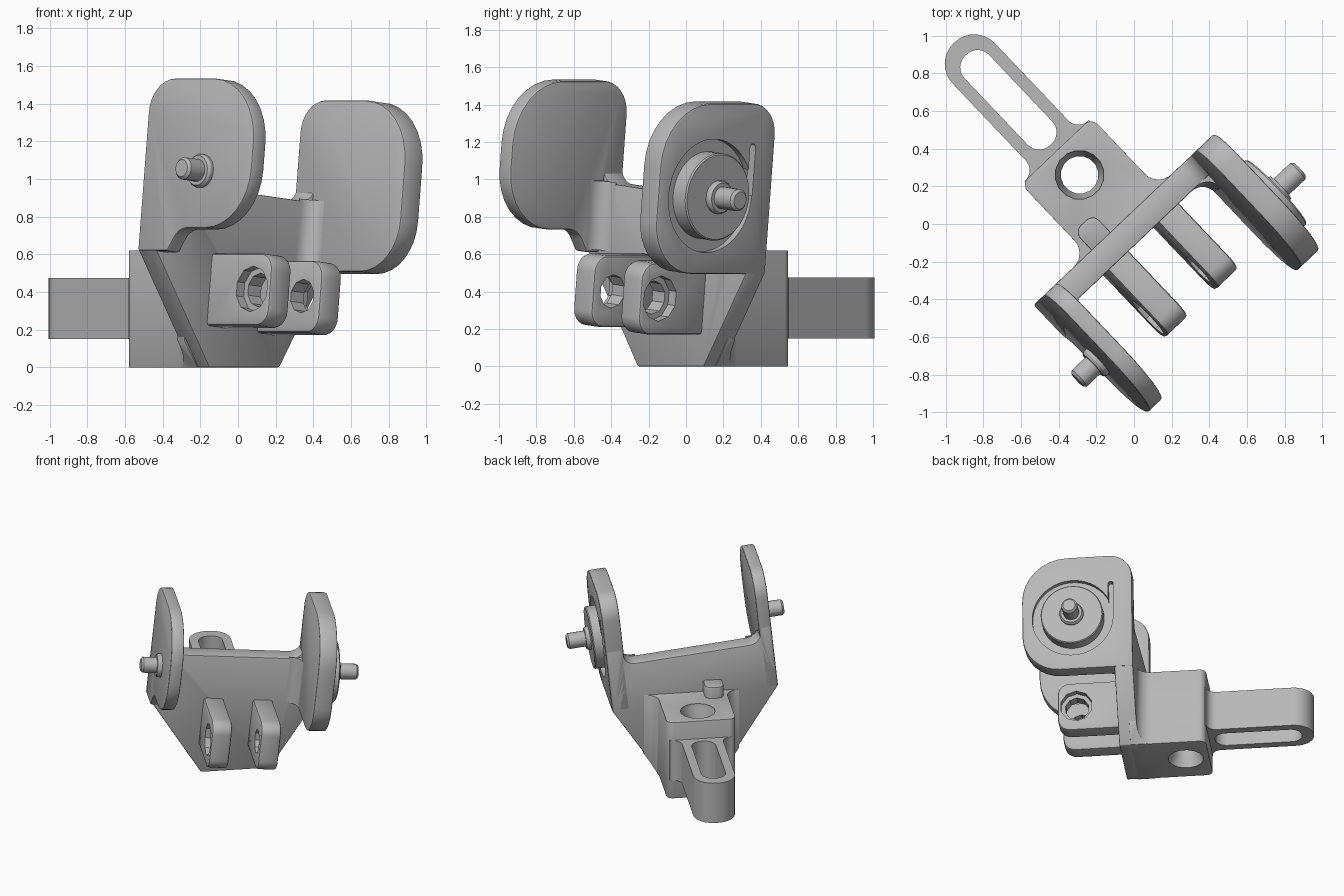
import bpy, bmesh, math
from mathutils import Matrix, Vector

if "Cube" in bpy.data.objects:
    bpy.data.objects.remove(bpy.data.objects["Cube"], do_unlink=True)

grey = bpy.data.materials.new("plain grey")
grey.use_nodes = True
grey.diffuse_color = (0.48, 0.48, 0.48, 1)
grey.node_tree.nodes["Principled BSDF"].inputs["Base Color"].default_value = grey.diffuse_color

# The base stands flat and turned; the yoke is also rolled sideways on it
BASE = Matrix.Rotation(math.radians(43.5), 4, 'Z')
YOKE = BASE @ Matrix.Rotation(math.radians(6), 4, 'Y')


def place(axis, p, q, t):
    """Point from two profile coordinates and a distance along the axis."""
    return {'X': (t, p, q), 'Y': (p, t, q), 'Z': (p, q, t)}[axis]


def rounded(points, steps=8):
    """Outline whose corners (x, y, radius) are turned into arcs."""
    out = []
    for i, (x, y, r) in enumerate(points):
        c = Vector((x, y))
        if r == 0:
            out.append(c)
            continue
        a = (Vector(points[i - 1][:2]) - c).normalized()
        b = (Vector(points[(i + 1) % len(points)][:2]) - c).normalized()
        half = a.angle(b) / 2
        centre = c + (a + b).normalized() * r / math.sin(half)
        start = c + a * r / math.tan(half) - centre
        end = c + b * r / math.tan(half) - centre
        sweep = start.angle_signed(end)
        for k in range(steps + 1):
            out.append(centre + Matrix.Rotation(-sweep * k / steps, 2) @ start)
    return out


def finish(name, bm, frame):
    bmesh.ops.remove_doubles(bm, verts=bm.verts, dist=0.0005)
    bmesh.ops.recalc_face_normals(bm, faces=bm.faces)
    mesh = bpy.data.meshes.new(name)
    bm.to_mesh(mesh)
    bm.free()
    mesh.materials.append(grey)
    ob = bpy.data.objects.new(name, mesh)
    bpy.context.collection.objects.link(ob)
    ob.matrix_world = frame
    return ob


def prism(name, points, axis, lo, hi, frame, clips=()):
    bm = bmesh.new()
    rings = [[bm.verts.new(place(axis, p[0], p[1], t)) for p in rounded(points)] for t in (lo, hi)]
    n = len(rings[0])
    for ring in rings:
        bm.faces.new(ring)
    for i in range(n):
        j = (i + 1) % n
        bm.faces.new((rings[0][i], rings[0][j], rings[1][j], rings[1][i]))
    for co, no in clips:
        geom = bm.verts[:] + bm.edges[:] + bm.faces[:]
        bmesh.ops.bisect_plane(bm, geom=geom, plane_co=co, plane_no=no, clear_outer=True)
        bmesh.ops.holes_fill(bm, edges=[e for e in bm.edges if e.is_boundary])
    return finish(name, bm, frame)


def lathe(name, profile, axis, centre, frame, sides=32):
    """Turned part; profile is (radius, distance along the axis)."""
    bm = bmesh.new()
    rings = []
    for r, t in profile:
        ring = []
        for k in range(sides):
            ang = 2 * math.pi * (k + 0.5) / sides
            ring.append(bm.verts.new(place(axis, centre[0] + r * math.cos(ang),
                                           centre[1] + r * math.sin(ang), t)))
        rings.append(ring)
    bm.faces.new(rings[0])
    bm.faces.new(rings[-1])
    for a, b in zip(rings, rings[1:]):
        for i in range(sides):
            j = (i + 1) % sides
            bm.faces.new((a[i], a[j], b[j], b[i]))
    return finish(name, bm, frame)


def dress(ob, bevel=0.0, cutters=()):
    """Soften edges, cut holes, then smooth the curved faces."""
    bpy.ops.object.select_all(action='DESELECT')
    bpy.context.view_layer.objects.active = ob
    ob.select_set(True)
    if bevel:
        m = ob.modifiers.new("soft edges", 'BEVEL')
        m.width, m.segments, m.limit_method, m.angle_limit = bevel, 2, 'ANGLE', math.radians(40)
        bpy.ops.object.modifier_apply(modifier=m.name)
    for c in cutters:
        m = ob.modifiers.new("cut", 'BOOLEAN')
        m.operation, m.solver, m.object = 'DIFFERENCE', 'EXACT', c
        bpy.ops.object.modifier_apply(modifier=m.name)
        bpy.data.objects.remove(c, do_unlink=True)
    bpy.ops.object.shade_smooth_by_angle(angle=math.radians(32))


# Base block with flared root, trimmed to the slanted sides of the web
block = prism("base_block", [(-.29, .565, .05), (.225, .565, .05), (.225, .055, .1), (.325, .055, 0),
                             (.325, 0, 0), (-.39, 0, 0), (-.39, .055, 0), (-.29, .055, .1)],
              'Z', 0, .62, BASE,
              [((.23, 0, 0), (1, 0, -.68)), ((-.295, 0, 0), (-1, 0, -.68))])
bore = lathe("bore", [(.135, -.02), (.13, .02), (.1, .08), (.1, .54), (.13, .6), (.13, .7)],
             'Z', (-.03, .388), BASE, 16)
dress(block, .01, [bore])

# Slotted arm
arm = prism("slotted_arm", [(-.265, .5, 0), (-.265, .565, 0), (-.185, .565, .075), (-.185, 1.355, .15),
                            (.125, 1.355, .15), (.125, .565, .075), (.205, .565, 0), (.205, .5, 0)],
            'Z', .15, .475, BASE)
slot = prism("slot", [(-.12, .61, .085), (.06, .61, .085), (.06, 1.265, .085), (-.12, 1.265, .085)],
             'Z', 0, .6, BASE)
dress(arm, 0, [slot])

# Small stop on top of the block
dress(prism("stop_nub", [(-.26, .04, 0), (-.26, .19, .05), (-.12, .19, .05), (-.12, .04, 0)],
            'Z', .5, .71, BASE), .008)

# Web: tapered below, crossbar above with filleted ends
web = prism("web", [(-.288, -.03, 0), (.224, .0235, 0), (.5, .55, 0), (.5, 1.05, 0), (.38, 1.05, 0),
                    (.38, .92, .09), (-.66, .92, .09), (-.66, 1.05, 0), (-.74, 1.05, 0), (-.74, .55, 0)],
            'Y', -.085, .055, YOKE)
dress(web, .008)

# Upright fillets where the crossbar meets the side plates
for name, edge, way in (("right_fillet", -.655, 1), ("left_fillet", .375, -1)):
    dress(prism(name, [(edge, -.08, 0), (edge, -.18, 0), (edge + way * .005, -.18, 0),
                       (edge + way * .005, -.085, .085), (edge + way * .1, -.085, 0),
                       (edge + way * .1, -.08, 0)], 'Z', .56, .93, YOKE))

# Side plates
right_plate = prism("right_plate", [(.055, .545, 0), (-.17, .545, .02), (-.25, .666, .12),
                                    (-.775, .666, .32), (-.775, 1.465, .34), (.055, 1.465, .18)],
                    'X', -.745, -.65, YOKE)
dress(right_plate, .012)

left_plate = prism("left_plate", [(.055, .55, 0), (-.775, .55, .28), (-.775, 1.465, .34),
                                  (.055, 1.465, .17)], 'X', .37, .505, YOKE)
AXLE = (-.395, .97)
recess = lathe("recess", [(.305, .465), (.305, .6)], 'X', AXLE, YOKE, 48)
groove = prism("groove", [(-.125, .97, 0), (-.085, .97, 0), (-.085, 1.25, .018), (-.125, 1.25, .018)],
               'X', .455, .6, YOKE)
dress(left_plate, .012, [recess, groove])

# Pivot pins, with a round boss on the left plate
dress(lathe("left_boss", [(.235, .45), (.235, .56), (.228, .568)], 'X', AXLE, YOKE, 40))
dress(lathe("left_pin", [(.09, .55), (.09, .585), (.08, .6), (.06, .6), (.06, .725), (.046, .74)],
            'X', AXLE, YOKE, 16))
dress(lathe("right_pin", [(.09, -.73), (.09, -.765), (.08, -.78), (.06, -.78), (.06, -.88), (.046, -.895)],
            'X', AXLE, YOKE, 16))

# Pair of pierced lugs, counterbored on their outer faces
for name, mid, side in (("right_lug", -.255, -1), ("left_lug", .115, 1)):
    lug = prism(name, [(-.06, .19, 0), (-.55, .19, .09), (-.55, .575, .09), (-.06, .575, 0)],
                'X', mid - .075, mid + .075, YOKE)
    hole = lathe("hole", [(.09, mid - side * .1), (.09, mid + side * .02),
                          (.122, mid + side * .02), (.122, mid + side * .1)],
                 'X', (-.41, .385), YOKE, 10)
    dress(lug, .018, [hole])
